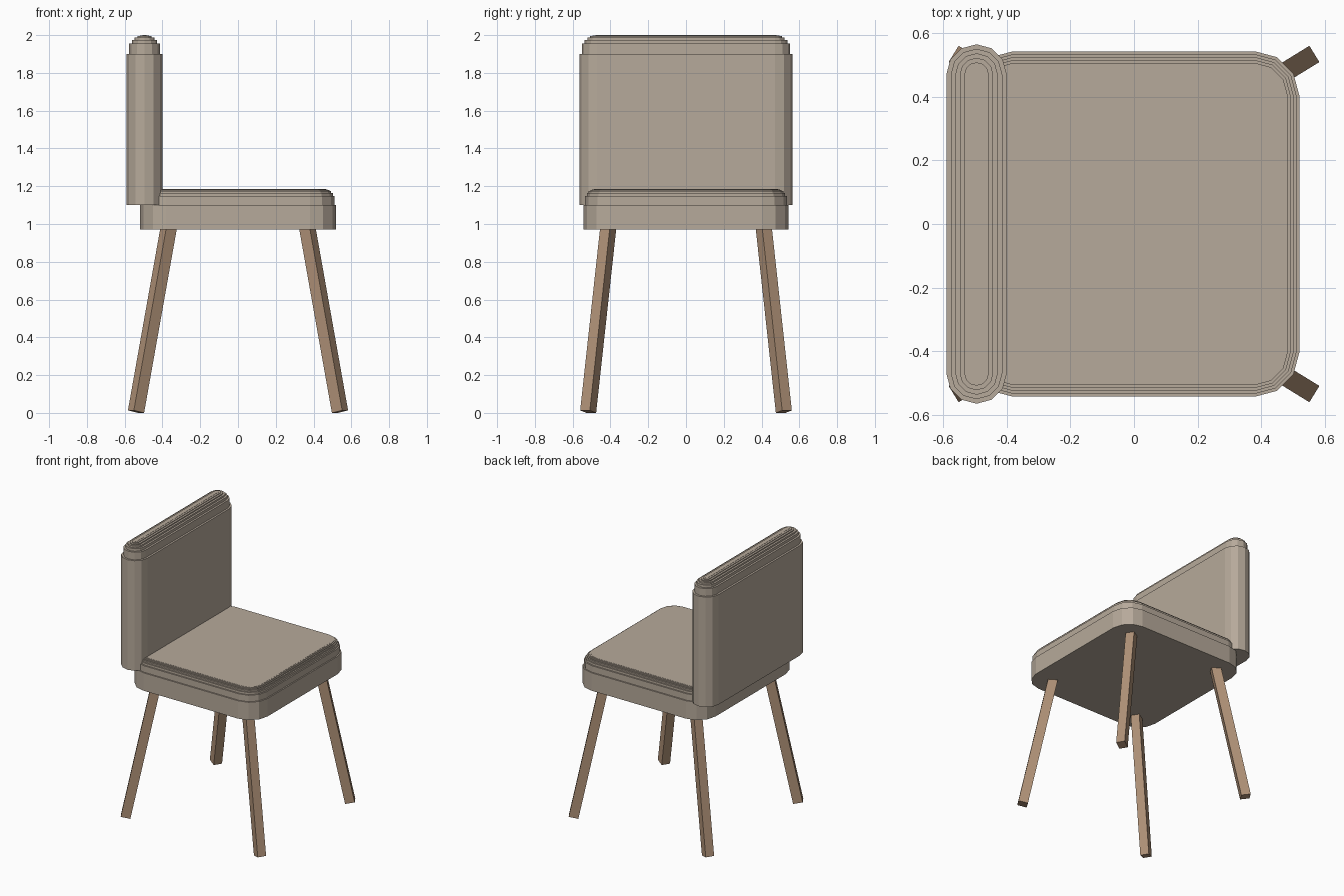
import bpy, bmesh, math
from mathutils import Vector, Matrix

if "Cube" in bpy.data.objects:
    bpy.data.objects.remove(bpy.data.objects["Cube"])


def material(name, rgb):
    m = bpy.data.materials.new(name)
    m.diffuse_color = (*rgb, 1)
    m.use_nodes = True
    m.node_tree.nodes["Principled BSDF"].inputs["Base Color"].default_value = m.diffuse_color
    return m


fabric = material("taupe_fabric", (0.47, 0.40, 0.325))
wood = material("brown_wood", (0.43, 0.285, 0.185))


def finish(name, bm, mat):
    bmesh.ops.recalc_face_normals(bm, faces=bm.faces)
    mesh = bpy.data.meshes.new(name)
    bm.to_mesh(mesh)
    bm.free()
    mesh.materials.append(mat)
    obj = bpy.data.objects.new(name, mesh)
    bpy.context.collection.objects.link(obj)


def outline(cx, hx, hy, radius, inset, segs=3):
    """Rounded rectangle in plan, shrunk by an inset."""
    r = radius - inset
    pts = []
    for q, (sx, sy) in enumerate(((1, 1), (-1, 1), (-1, -1), (1, -1))):
        for i in range(segs + 1):
            a = math.pi / 2 * (q + i / segs)
            pts.append((cx + sx * (hx - radius) + r * math.cos(a),
                        sy * (hy - radius) + r * math.sin(a)))
    return pts


def cushion(name, cx, hx, hy, radius, z0, z1, z2, max_inset, steps):
    """Rounded block whose top edge climbs in small terraces."""
    levels = [(0, z0), (0, z1)]
    for i in range(1, steps + 1):
        t = math.pi / 2 * i / steps
        inset = max_inset * i / steps
        u = 1 - i / steps
        z = z1 + (z2 - z1) * math.sqrt(1 - u * u)
        levels += [(inset, levels[-1][1]), (inset, z)]
    bm = bmesh.new()
    rings = [[bm.verts.new((x, y, z)) for x, y in outline(cx, hx, hy, radius, ins)]
             for ins, z in levels]
    n = len(rings[0])
    for a, b in zip(rings, rings[1:]):
        for i in range(n):
            j = (i + 1) % n
            bm.faces.new((a[i], a[j], b[j], b[i]))
    bm.faces.new(rings[0])
    bm.faces.new(rings[-1])
    finish(name, bm, fabric)


# Upholstered seat and backrest
cushion("seat", 0, 0.52, 0.543, 0.14, 0.97, 1.10, 1.185, 0.055, 6)
cushion("backrest", -0.495, 0.095, 0.565, 0.095, 1.10, 1.90, 2.0, 0.085, 6)

# Four splayed square legs, turned to face their splay direction
for sx, side in ((1, "right"), (-1, "left")):
    for sy, end in ((-1, "front"), (1, "back")):
        foot = Vector((sx * 0.54, sy * 0.518, 0.0065))
        top = Vector((sx * 0.366, sy * 0.411, 0.985))
        axis = (top - foot).normalized()
        tangent = Vector((-axis.y, axis.x, 0)).normalized()
        radial = tangent.cross(axis)
        rot = Matrix((radial, tangent, axis)).transposed().to_4x4()
        size = Matrix.Diagonal((0.065, 0.06, (top - foot).length, 1))
        bm = bmesh.new()
        bmesh.ops.create_cube(bm, size=1, matrix=Matrix.Translation((foot + top) / 2) @ rot @ size)
        finish(f"{end}_{side}_leg", bm, wood)
